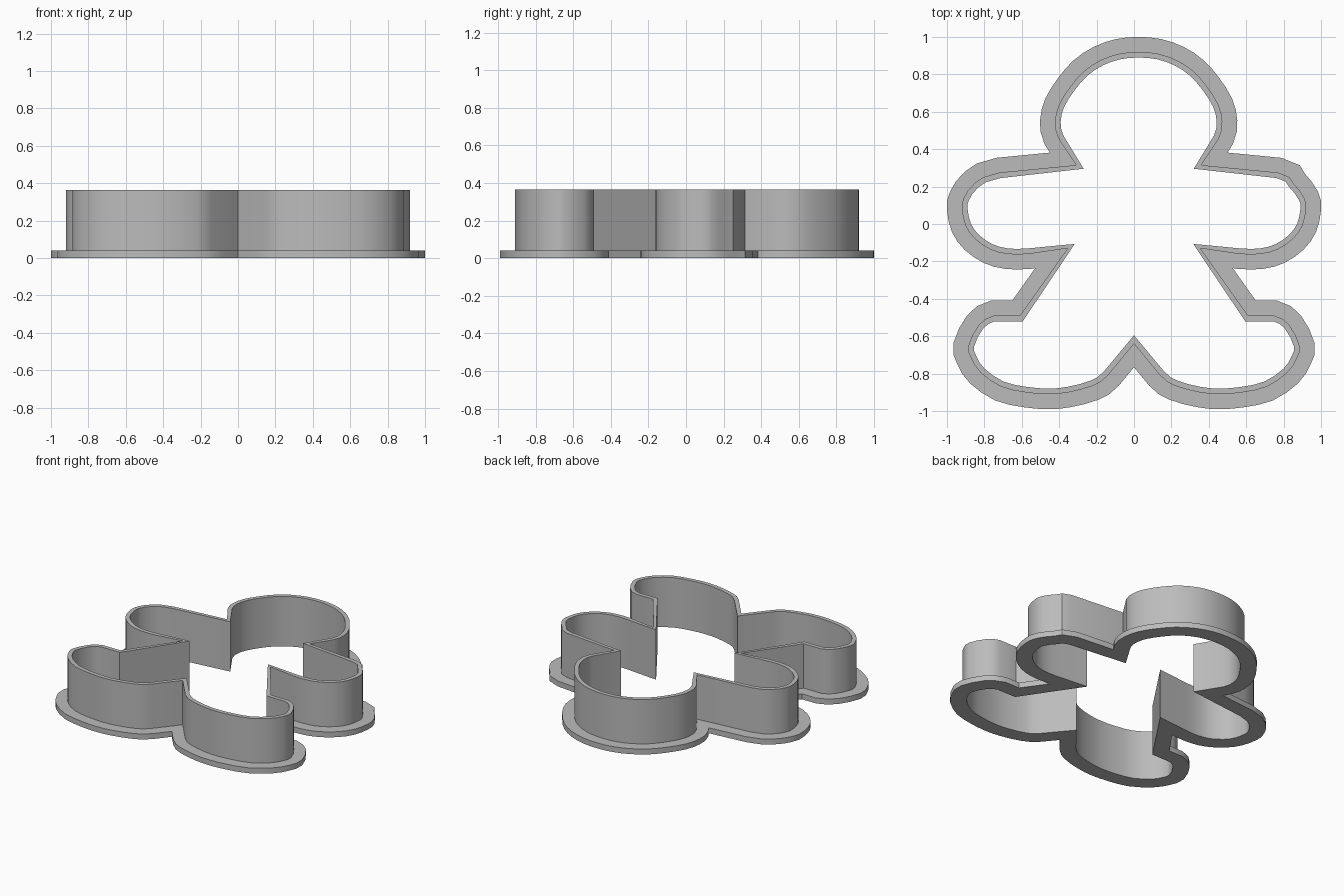
import bpy
import bmesh
import math
from mathutils import Vector

if "Cube" in bpy.data.objects:
    bpy.data.objects.remove(bpy.data.objects["Cube"], do_unlink=True)

# Colour
grey = bpy.data.materials.new("plain grey")
grey.use_nodes = True
colour = (0.5, 0.5, 0.5, 1)
grey.diffuse_color = colour
grey.node_tree.nodes["Principled BSDF"].inputs["Base Color"].default_value = colour

FLANGE_TOP, WALL_TOP = 0.04, 0.365
FLANGE_WIDTH, WALL_THICKNESS = 0.08, 0.03
HEAD_SHIFT = 0.025

# Outside of the wall, one half, from the crown to the crotch
head = [(0, .92), (.105, .91), (.205, .875), (.295, .815), (.365, .735),
        (.425, .64), (.447, .55), (.43, .46), (.335, .315)]
arm = [(.745, .275), (.85, .22), (.91, .14), (.92, .08), (.9, -.01),
       (.85, -.08), (.77, -.135), (.68, -.16), (.56, -.16), (.355, -.13)]
leg = [(.61, -.49), (.75, -.49), (.83, -.54), (.885, -.65), (.87, -.72),
       (.82, -.795), (.71, -.87), (.58, -.9), (.46, -.91), (.35, -.9),
       (.22, -.865), (.14, -.81), (0, -.64)]
half = [Vector(p) for p in head + arm + leg]
outline = half + [Vector((-p.x, p.y)) for p in half[-2:0:-1]]
for p in outline:
    if p.y > 0.25:
        p.x += HEAD_SHIFT


def neighbours(pts, i):
    return pts[i - 1], pts[i], pts[(i + 1) % len(pts)]


def turn(pts, i):
    a, b, c = neighbours(pts, i)
    return abs((b - a).angle(c - b))


def round_off(pts):
    """Add a curved midpoint on every side that has no sharp corner."""
    result, n = [], len(pts)
    for i, b in enumerate(pts):
        a, c, d = pts[i - 1], pts[(i + 1) % n], pts[(i + 2) % n]
        result.append(b)
        if max(turn(pts, i), turn(pts, (i + 1) % n)) < math.radians(48):
            result.append((9 * (b + c) - a - d) / 16)
    return result


def offset(pts, dist, limit):
    """Move the outline outward by dist, with mitred corners."""
    result = []
    for i in range(len(pts)):
        a, b, c = neighbours(pts, i)
        n1 = Vector((a.y - b.y, b.x - a.x)).normalized()
        n2 = Vector((b.y - c.y, c.x - b.x)).normalized()
        mid = (n1 + n2).normalized()
        result.append(b + mid * dist * min(limit, 1 / mid.dot(n1)))
    return result


# Sweep an L-shaped section round the outline: base flange plus thin wall
wall_out = round_off(outline)
rim = offset(wall_out, FLANGE_WIDTH, 3)
wall_in = offset(wall_out, -WALL_THICKNESS, 1.5)
section = [(rim, 0), (rim, FLANGE_TOP), (wall_out, FLANGE_TOP),
           (wall_out, WALL_TOP), (wall_in, WALL_TOP), (wall_in, 0)]

bm = bmesh.new()
rings = [[bm.verts.new((p.x, p.y, z)) for p in pts] for pts, z in section]
for k, lower in enumerate(rings):
    upper = rings[(k + 1) % len(rings)]
    for i in range(len(lower)):
        j = (i + 1) % len(lower)
        bm.faces.new((lower[i], upper[i], upper[j], lower[j]))
bmesh.ops.recalc_face_normals(bm, faces=bm.faces)
mesh = bpy.data.meshes.new("cutter_wall_and_flange")
bm.to_mesh(mesh)
bm.free()
mesh.materials.append(grey)

cutter = bpy.data.objects.new("cutter_wall_and_flange", mesh)
bpy.context.collection.objects.link(cutter)
bpy.context.view_layer.objects.active = cutter
cutter.select_set(True)
bpy.ops.object.shade_smooth_by_angle(angle=math.radians(30))
